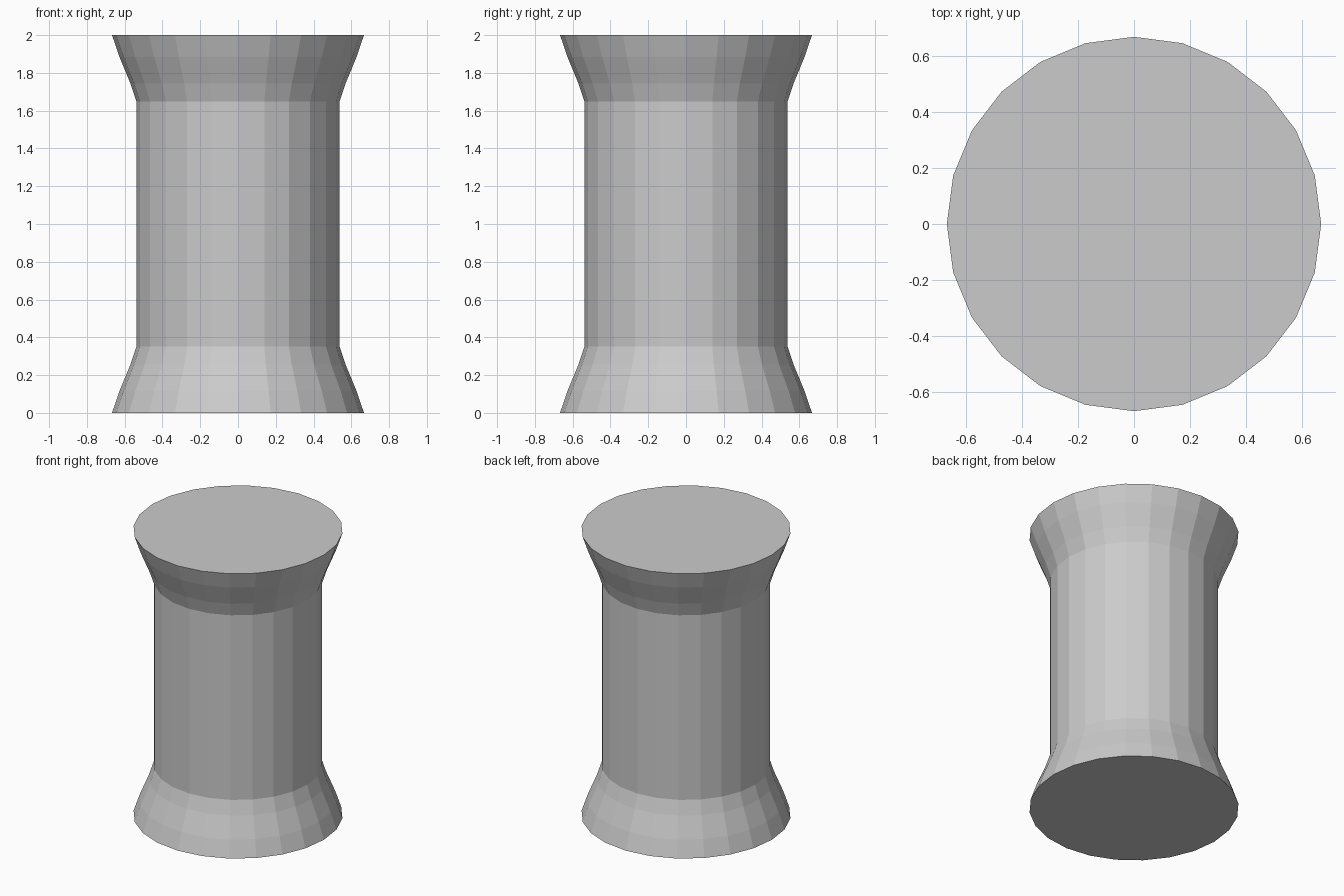
import bpy, bmesh
from math import cos, sin, tau

cube = bpy.data.objects.get("Cube")
if cube:
    bpy.data.objects.remove(cube, do_unlink=True)

# Plain grey finish
grey = bpy.data.materials.new("light_grey")
grey.use_nodes = True
colour = (0.6, 0.6, 0.6, 1)
grey.diffuse_color = colour
grey.node_tree.nodes["Principled BSDF"].inputs["Base Color"].default_value = colour

SIDES = 24
HEIGHT = 2.0

# Flared lower end as (radius, height), mirrored for the upper end
flare = [(0.667, 0), (0.628, 0.115), (0.569, 0.257), (0.538, 0.352)]
profile = flare + [(r, HEIGHT - z) for r, z in reversed(flare)]

# Column body: stacked rings joined by quads, closed by flat caps
bm = bmesh.new()
rings = [[bm.verts.new((r * cos(tau * i / SIDES), r * sin(tau * i / SIDES), z))
          for i in range(SIDES)] for r, z in profile]
for low, high in zip(rings, rings[1:]):
    for i in range(SIDES):
        j = (i + 1) % SIDES
        bm.faces.new((low[i], low[j], high[j], high[i]))
bm.faces.new(rings[0][::-1])
bm.faces.new(rings[-1])

mesh = bpy.data.meshes.new("flared_column")
bm.to_mesh(mesh)
bm.free()
mesh.materials.append(grey)
bpy.context.collection.objects.link(bpy.data.objects.new("flared_column", mesh))
